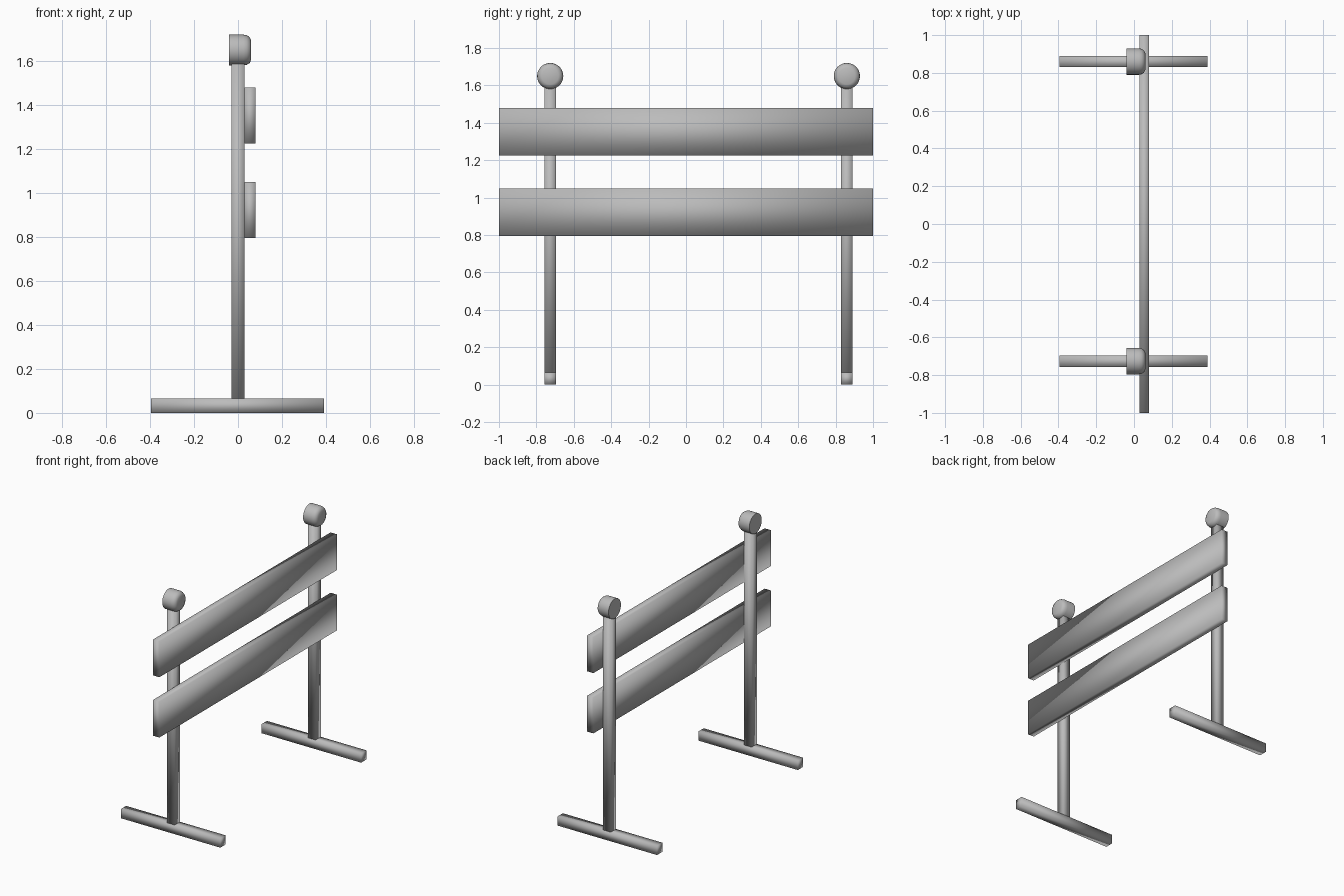
import bpy, bmesh, math

if "Cube" in bpy.data.objects:
    bpy.data.objects.remove(bpy.data.objects["Cube"])

grey = bpy.data.materials.new("plain grey")
grey.diffuse_color = (0.5, 0.5, 0.5, 1)
grey.use_nodes = True
grey.node_tree.nodes["Principled BSDF"].inputs["Base Color"].default_value = grey.diffuse_color


def finish(name, bm):
    bmesh.ops.recalc_face_normals(bm, faces=bm.faces)
    for f in bm.faces:
        f.smooth = True
    me = bpy.data.meshes.new(name)
    bm.to_mesh(me)
    bm.free()
    me.materials.append(grey)
    ob = bpy.data.objects.new(name, me)
    bpy.context.collection.objects.link(ob)
    return ob


def box(name, x, y, z):
    """Smooth-shaded box from (min, max) ranges."""
    bm = bmesh.new()
    bmesh.ops.create_cube(bm, size=1)
    for v in bm.verts:
        v.co = [(a + b) / 2 + c * (b - a) for c, (a, b) in zip(v.co, (x, y, z))]
    return finish(name, bm)


def lamp(name, y, z, n=32):
    """Round lamp facing +x, sharp back rim and rounded front rim."""
    profile = [(-0.04, 0.07), (0.025, 0.07), (0.04, 0.067), (0.053, 0.059), (0.06, 0.044)]
    bm = bmesh.new()
    rings = [[bm.verts.new((x, y + r * math.cos(2 * math.pi * i / n),
                            z + r * math.sin(2 * math.pi * i / n))) for i in range(n)]
             for x, r in profile]
    for a, b in zip(rings, rings[1:]):
        for i in range(n):
            bm.faces.new((a[i], a[(i + 1) % n], b[(i + 1) % n], b[i]))
    bm.faces.new(rings[0])
    bm.faces.new(rings[-1])
    ob = finish(name, bm)
    bpy.context.view_layer.objects.active = ob
    ob.select_set(True)
    bpy.ops.object.shade_smooth_by_angle(angle=math.radians(50))
    ob.select_set(False)


# Two stands: foot, post and warning lamp
for side, y in (("front", -0.726), ("back", 0.86)):
    box(side + "_foot", (-0.395, 0.39), (y - 0.03, y + 0.03), (0, 0.065))
    box(side + "_post", (-0.03, 0.03), (y - 0.03, y + 0.03), (0.065, 1.6))
    lamp(side + "_lamp", y, 1.65)

# Two barrier boards
for name, z in (("lower_board", 0.795), ("upper_board", 1.225)):
    box(name, (0.03, 0.08), (-1, 1), (z, z + 0.255))
